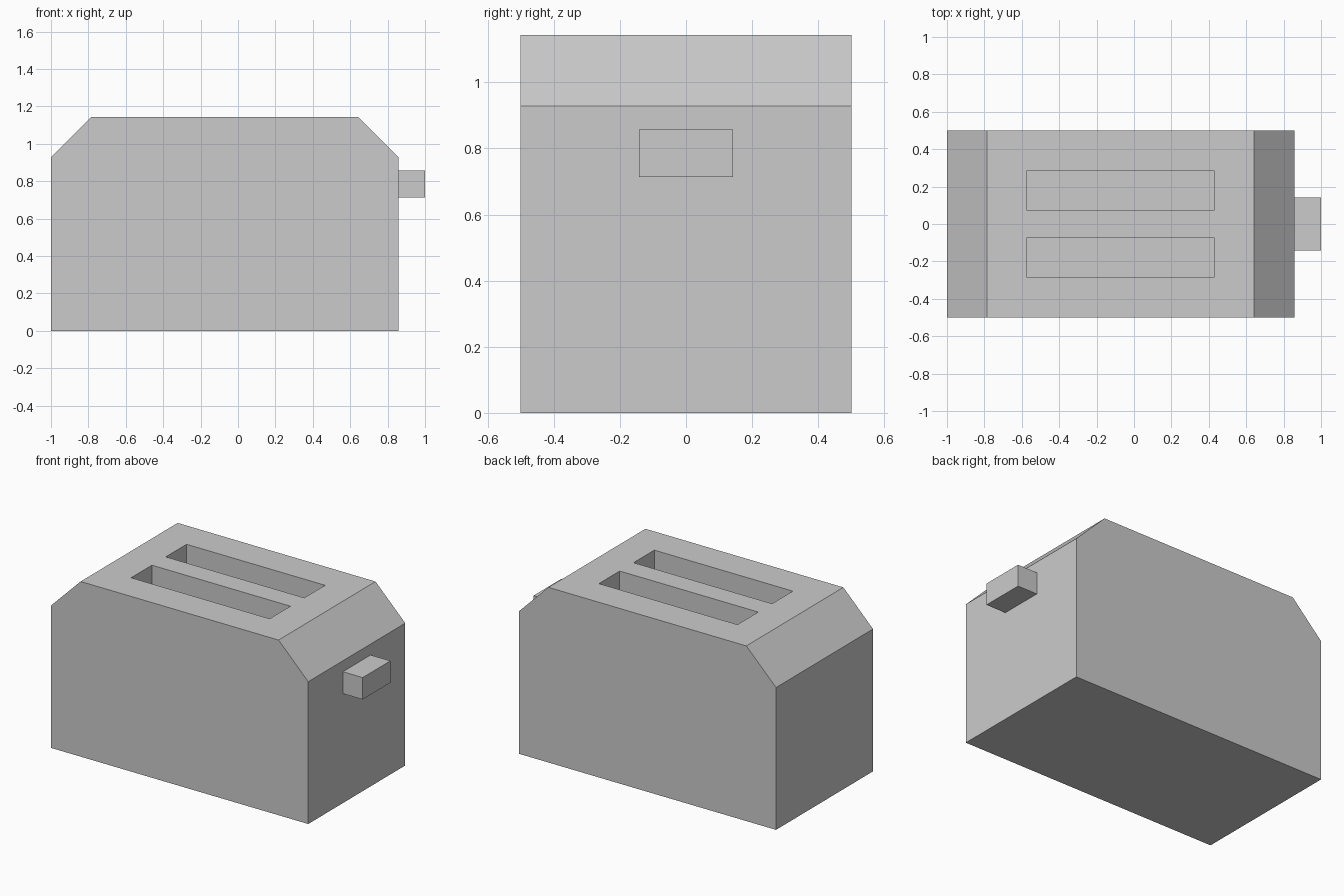
import bpy, bmesh

if "Cube" in bpy.data.objects:
    bpy.data.objects.remove(bpy.data.objects["Cube"])

U = 1 / 14  # base grid unit of the model


def add_object(name, bm):
    bmesh.ops.recalc_face_normals(bm, faces=bm.faces)
    mesh = bpy.data.meshes.new(name)
    bm.to_mesh(mesh)
    bm.free()
    obj = bpy.data.objects.new(name, mesh)
    bpy.context.collection.objects.link(obj)
    return obj


def extruded_profile(name, points, y0, y1):
    """Extrude an x/z outline along y."""
    bm = bmesh.new()
    face = bm.faces.new([bm.verts.new((x * U, y0 * U, z * U)) for x, z in points])
    ext = bmesh.ops.extrude_face_region(bm, geom=[face])
    verts = [g for g in ext["geom"] if isinstance(g, bmesh.types.BMVert)]
    bmesh.ops.translate(bm, verts=verts, vec=(0, (y1 - y0) * U, 0))
    return add_object(name, bm)


def box(name, x0, x1, y0, y1, z0, z1):
    return extruded_profile(name, [(x0, z0), (x1, z0), (x1, z1), (x0, z1)], y0, y1)


# Body with chamfered shoulders
body = extruded_profile(
    "body", [(-14, 0), (12, 0), (12, 13), (9, 16), (-11, 16), (-14, 13)], -7, 7)

# Two bread slots cut into the top
for side, (y0, y1) in {"front": (-4, -1), "back": (1, 4)}.items():
    cutter = box(f"{side}_slot_cutter", -8, 6, y0, y1, 6, 18)
    cutter.hide_render = True
    cutter.hide_set(True)
    cut = body.modifiers.new(f"{side}_slot", "BOOLEAN")
    cut.operation = "DIFFERENCE"
    cut.solver = "EXACT"
    cut.object = cutter

# Push-down lever on the right end
box("lever", 12, 14, -2, 2, 10, 12)
